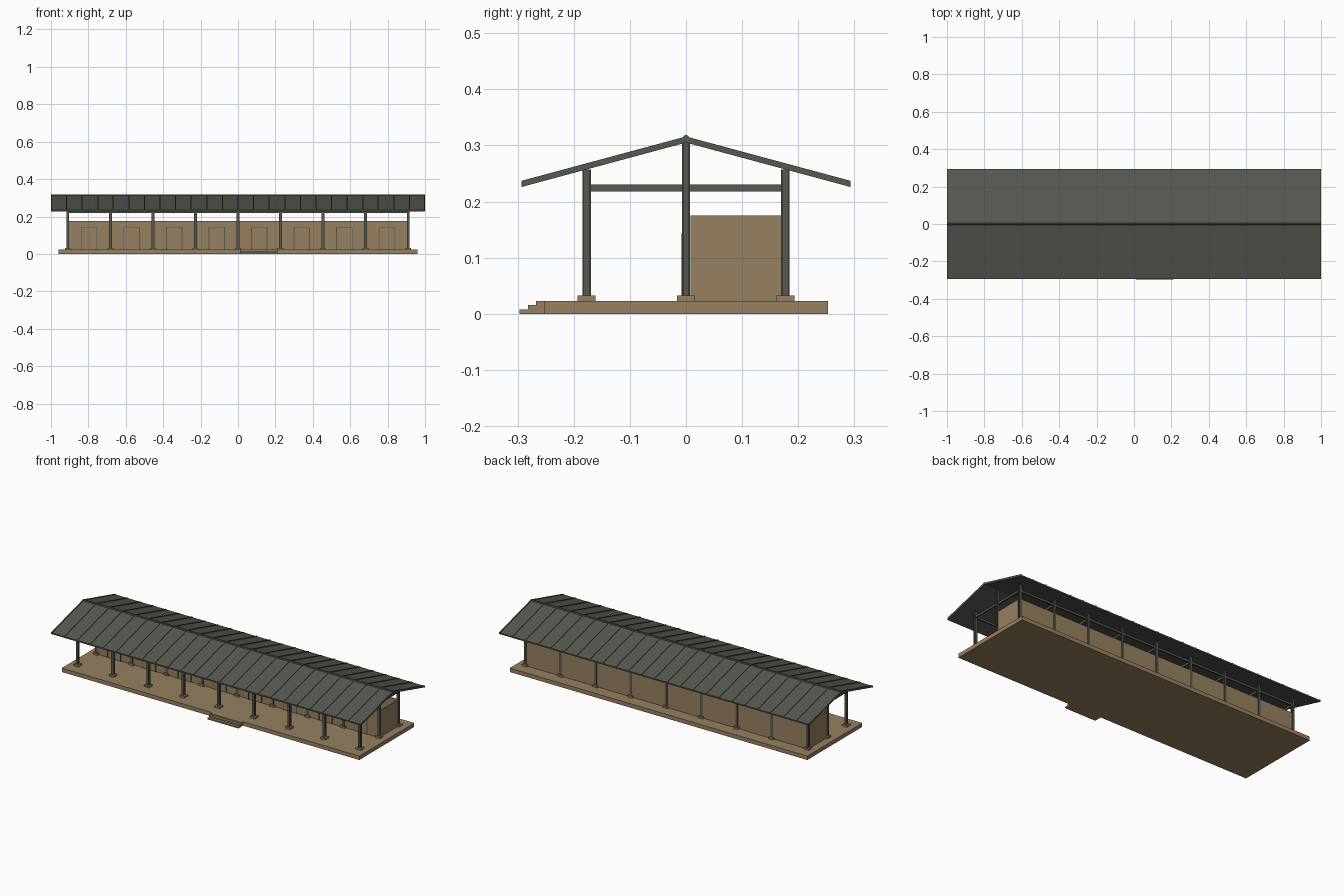
import bpy, bmesh

if "Cube" in bpy.data.objects:
    bpy.data.objects.remove(bpy.data.objects["Cube"])


def material(name, rgb):
    m = bpy.data.materials.new(name)
    m.diffuse_color = (*rgb, 1)
    m.use_nodes = True
    m.node_tree.nodes["Principled BSDF"].inputs["Base Color"].default_value = m.diffuse_color
    return m


TAN = material("tan earth", (0.31, 0.22, 0.12))
STEEL = material("dark grey green metal", (0.092, 0.1, 0.08))


def add_object(name, bm, mat):
    bmesh.ops.recalc_face_normals(bm, faces=bm.faces)
    mesh = bpy.data.meshes.new(name)
    bm.to_mesh(mesh)
    bm.free()
    mesh.materials.append(mat)
    ob = bpy.data.objects.new(name, mesh)
    bpy.context.collection.objects.link(ob)
    return ob


def box(bm, x0, x1, y0, y1, z0, z1):
    prism(bm, [(x0, y0, z0), (x1, y0, z0), (x1, y1, z0), (x0, y1, z0)], (0, 0, z1 - z0))


def prism(bm, outline, offset):
    a = [bm.verts.new(p) for p in outline]
    b = [bm.verts.new([c + d for c, d in zip(p, offset)]) for p in outline]
    bm.faces.new(a)
    bm.faces.new(b[::-1])
    for i in range(len(a)):
        j = (i + 1) % len(a)
        bm.faces.new((a[i], a[j], b[j], b[i]))


FRAMES = [-0.91 + 0.2275 * i for i in range(9)]
ROWS = [(-0.177, 0.257), (0.0, 0.31), (0.177, 0.257)]
FLOOR = 0.023

# Floor slab
bm = bmesh.new()
box(bm, -0.96, 0.96, -0.253, 0.253, 0, FLOOR)
add_object("floor_slab", bm, TAN)

# Entrance steps
bm = bmesh.new()
prism(bm, [(0.01, y, z) for y, z in [
    (-0.297, 0), (-0.297, 0.008), (-0.282, 0.008), (-0.282, 0.0155),
    (-0.267, 0.0155), (-0.267, FLOOR), (-0.253, FLOOR), (-0.253, 0)]], (0.2, 0, 0))
add_object("entrance_steps", bm, TAN)

# Footings and H-section posts
pads, posts = bmesh.new(), bmesh.new()
H, F, W = 0.0075, 0.0045, 0.0015
half = [(-H, -H), (H, -H), (H, -F), (W, -F)]
h_section = half + [(x, -y) for x, y in half[::-1]]
h_section += [(-H, H), (-H, F), (-W, F), (-W, -F), (-H, -F)]
h_section = [p for i, p in enumerate(h_section) if p not in h_section[:i]]
for x in FRAMES:
    for y, top in ROWS:
        box(pads, x - 0.016, x + 0.016, y - 0.016, y + 0.016, FLOOR, 0.033)
        prism(posts, [(x + u, y + v, 0.033) for u, v in h_section], (0, 0, top - 0.033))
add_object("post_footings", pads, TAN)
add_object("steel_posts", posts, STEEL)

# Cross ties and eave beams
bm = bmesh.new()
for x in FRAMES:
    for s in (-1, 1):
        y0, y1 = sorted((s * 0.0075, s * 0.1695))
        box(bm, x - 0.004, x + 0.004, y0, y1, 0.218, 0.23)
for y in (-0.177, 0.177):
    for a, b in zip(FRAMES, FRAMES[1:]):
        box(bm, a + 0.0075, b - 0.0075, y - 0.004, y + 0.004, 0.218, 0.23)
add_object("tie_beams", bm, STEEL)

# Room walls: long front and back walls, end walls and partitions
bm = bmesh.new()
for y in (0.0, 0.177):
    for a, b in zip(FRAMES, FRAMES[1:]):
        box(bm, a + 0.002, b - 0.002, y - 0.004, y + 0.004, FLOOR, 0.175)
for x in FRAMES:
    box(bm, x - 0.004, x + 0.004, 0.008, 0.169, FLOOR, 0.175)
add_object("room_walls", bm, TAN)

# Door in the middle of every bay, with a thin frame
doors, door_frames = bmesh.new(), bmesh.new()
for a in FRAMES[:-1]:
    c = a + 0.11375
    box(doors, c - 0.04, c + 0.04, -0.006, -0.004, FLOOR, 0.14)
    for s in (-1, 1):
        box(door_frames, c + s * 0.0415 - 0.002, c + s * 0.0415 + 0.002,
            -0.008, -0.004, FLOOR, 0.144)
    box(door_frames, c - 0.0395, c + 0.0395, -0.008, -0.004, 0.14, 0.144)
add_object("doors", doors, TAN)
add_object("door_frames", door_frames, STEEL)

# Pitched roof sheet
RIDGE, EAVE_Y, EAVE = 0.313, 0.293, 0.234
bm = bmesh.new()
prism(bm, [(-1, y, z) for y, z in [
    (-EAVE_Y, EAVE), (0, RIDGE), (EAVE_Y, EAVE),
    (EAVE_Y, EAVE - 0.008), (0, RIDGE - 0.008), (-EAVE_Y, EAVE - 0.008)]], (2, 0, 0))
add_object("roof", bm, STEEL)

# Standing seams on both slopes
bm = bmesh.new()
for i in range(25):
    x = min(max(-1 + i / 12, -0.997), 0.997)
    for s in (-1, 1):
        prism(bm, [(x - 0.003, s * y, z) for y, z in [
            (0, RIDGE), (EAVE_Y, EAVE), (EAVE_Y, EAVE + 0.003), (0, RIDGE + 0.003)]],
            (0.006, 0, 0))
add_object("roof_seams", bm, STEEL)

# Ridge cap
bm = bmesh.new()
prism(bm, [(-1, y, z) for y, z in [
    (-0.006, 0.311), (-0.004, 0.317), (0, 0.319), (0.004, 0.317), (0.006, 0.311)]], (2, 0, 0))
add_object("ridge_cap", bm, STEEL)
